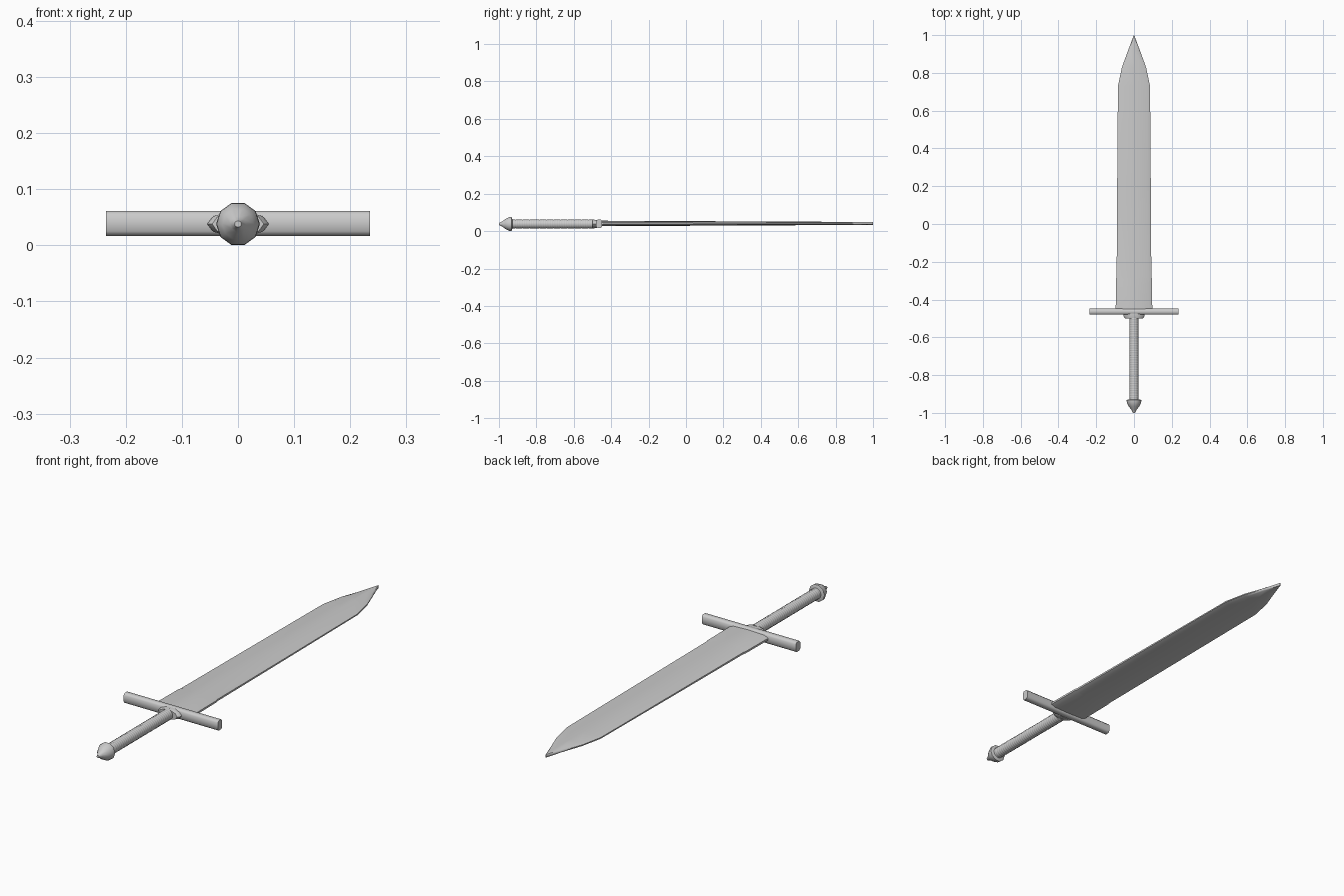
import bpy
import bmesh
from math import cos, sin, pi

if "Cube" in bpy.data.objects:
    bpy.data.objects.remove(bpy.data.objects["Cube"])

Z = 0.038  # height of the sword's axis


def loft(name, sections, angle=40):
    """Skin a list of equal-length point rings and cap both ends."""
    bm = bmesh.new()
    rings = [[bm.verts.new(p) for p in ring] for ring in sections]
    n = len(rings[0])
    for a, b in zip(rings, rings[1:]):
        for i in range(n):
            j = (i + 1) % n
            bm.faces.new((a[i], a[j], b[j], b[i]))
    bm.faces.new(rings[0])
    bm.faces.new(rings[-1])
    bmesh.ops.remove_doubles(bm, verts=bm.verts, dist=1e-5)
    bmesh.ops.recalc_face_normals(bm, faces=bm.faces)
    mesh = bpy.data.meshes.new(name)
    bm.to_mesh(mesh)
    bm.free()
    obj = bpy.data.objects.new(name, mesh)
    bpy.context.collection.objects.link(obj)
    bpy.ops.object.select_all(action='DESELECT')
    obj.select_set(True)
    bpy.context.view_layer.objects.active = obj
    bpy.ops.object.shade_smooth_by_angle(angle=angle * pi / 180)
    return obj


def turned(name, profile, sides, angle=40):
    """Rings along y; profile holds (y, x radius, z radius)."""
    return loft(name, [[(rx * cos(2 * pi * i / sides), y,
                         Z + rz * sin(2 * pi * i / sides))
                        for i in range(sides)] for y, rx, rz in profile], angle)


# Blade: flattened bevelled section, (y, half width, half thickness)
stations = [(-0.46, 0.097, 0.0145), (-0.29, 0.095, 0.0140), (-0.28, 0.092, 0.0138),
            (0.20, 0.089, 0.0115), (0.73, 0.085, 0.0090),
            (0.83, 0.064, 0.0085), (0.92, 0.031, 0.0080), (1.0, 0.001, 0.0075)]
section = [(1, 0.3), (0.8, 0.85), (0, 1), (-0.8, 0.85), (-1, 0.3),
           (-1, -0.3), (-0.8, -0.85), (0, -1), (0.8, -0.85), (1, -0.3)]
loft("blade", [[(sx * w, y, Z + 0.003 + sz * t) for sx, sz in section]
               for y, w, t in stations], 45)

# Cross guard: straight bar with chamfered edges
bar = [(-0.480, -0.014), (-0.473, -0.022), (-0.455, -0.022), (-0.448, -0.014),
       (-0.448, 0.014), (-0.455, 0.022), (-0.473, 0.022), (-0.480, 0.014)]
loft("cross_guard", [[(x, y, Z + 0.001 + z) for y, z in bar]
                     for x in (-0.235, 0.235)], 60)

# Collar between guard and grip
turned("collar", [(-0.475, 0.055, 0.023), (-0.490, 0.055, 0.023),
                  (-0.500, 0.046, 0.021)], 10)

# Grip with fine wrapped ridges
ridges = []
for i in range(36):
    y = -0.935 + i * 0.0125
    ridges += [(y, 0.0225, 0.0225), (y + 0.004, 0.0245, 0.0245),
               (y + 0.0085, 0.0245, 0.0245)]
turned("grip", ridges, 16, 60)

# Pommel: ten-sided cap tapering to a small button
turned("pommel", [(-0.928, 0.026, 0.026), (-0.932, 0.039, 0.039),
                  (-0.945, 0.038, 0.038), (-0.965, 0.028, 0.028),
                  (-0.983, 0.014, 0.014), (-0.992, 0.009, 0.009),
                  (-1.0, 0.006, 0.006)], 10)
